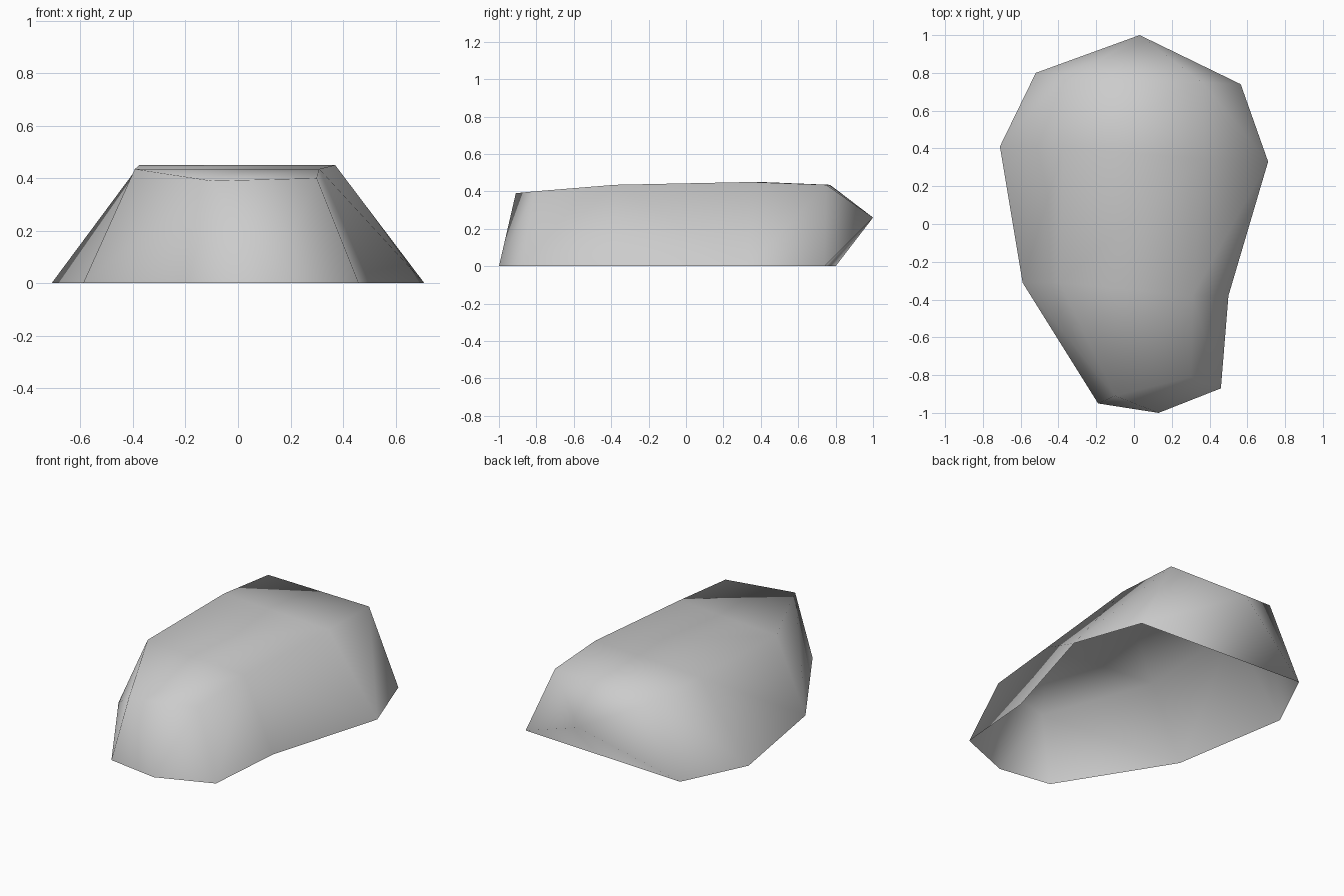
import bpy
import bmesh

default_cube = bpy.data.objects.get("Cube")
if default_cube:
    bpy.data.objects.remove(default_cube, do_unlink=True)


def flat_colour(name, rgb):
    mat = bpy.data.materials.new(name)
    mat.use_nodes = True
    colour = (*rgb, 1.0)
    mat.diffuse_color = colour
    bsdf = next(n for n in mat.node_tree.nodes if n.type == "BSDF_PRINCIPLED")
    bsdf.inputs["Base Color"].default_value = colour
    bsdf.inputs["Roughness"].default_value = 0.8
    return mat


# Ground outline and the matching crown corner, running round from the left-hand front side
columns = [
    ((-.59, -.31), (-.393, -.31, .435)),
    ((-.19, -.95), (-.10, -.91, .39)),
    ((.46, -.87), (.30, -.81, .40)),
    ((.50, -.38), (.31, -.38, .435)),
    ((.71, .33), (.37, .345, .45)),
    ((.565, .74), (.36, .75, .435)),
    ((-.52, .80), (-.335, .77, .435)),
    ((-.71, .41), (-.376, .403, .45)),
]
FRONT, BACK = 1, 5
FALLING = (3, 6, 7)  # walls whose facets split from the first crown corner down

bm = bmesh.new()
rim = [bm.verts.new((x, y, 0)) for (x, y), _ in columns]
crown = [bm.verts.new(point) for _, point in columns]
toe = bm.verts.new((.13, -1, 0))
back_point = bm.verts.new((.03, 1, .26))

# Sloping walls, with an extra foot at the front and a jutting point at the back
for i in range(len(columns)):
    j = (i + 1) % len(columns)
    r0, r1, c0, c1 = rim[i], rim[j], crown[i], crown[j]
    if i == FRONT:
        faces = [(r0, toe, c0), (toe, c1, c0), (toe, r1, c1)]
    elif i == BACK:
        loop = [r0, r1, c1, c0]
        faces = [(a, b, back_point) for a, b in zip(loop, loop[1:] + loop[:1])]
    elif i in FALLING:
        faces = [(r0, r1, c0), (r1, c1, c0)]
    else:
        faces = [(r0, r1, c1), (r0, c1, c0)]
    for face in faces:
        bm.faces.new(face)

# Crown, laid in strips from the front to the back
left_front, front_a, front_b, right_front, right_back, back_a, back_b, left_back = crown
for face in (
    (front_a, front_b, right_front),
    (front_a, right_front, left_front),
    (left_front, right_front, right_back, left_back),
    (left_back, right_back, back_a, back_b),
):
    bm.faces.new(face)

for face in bm.faces:
    face.smooth = True

mesh = bpy.data.meshes.new("rock")
bm.to_mesh(mesh)
bm.free()
mesh.materials.append(flat_colour("stone grey", (.6, .6, .6)))
rock = bpy.data.objects.new("rock", mesh)
bpy.context.collection.objects.link(rock)
